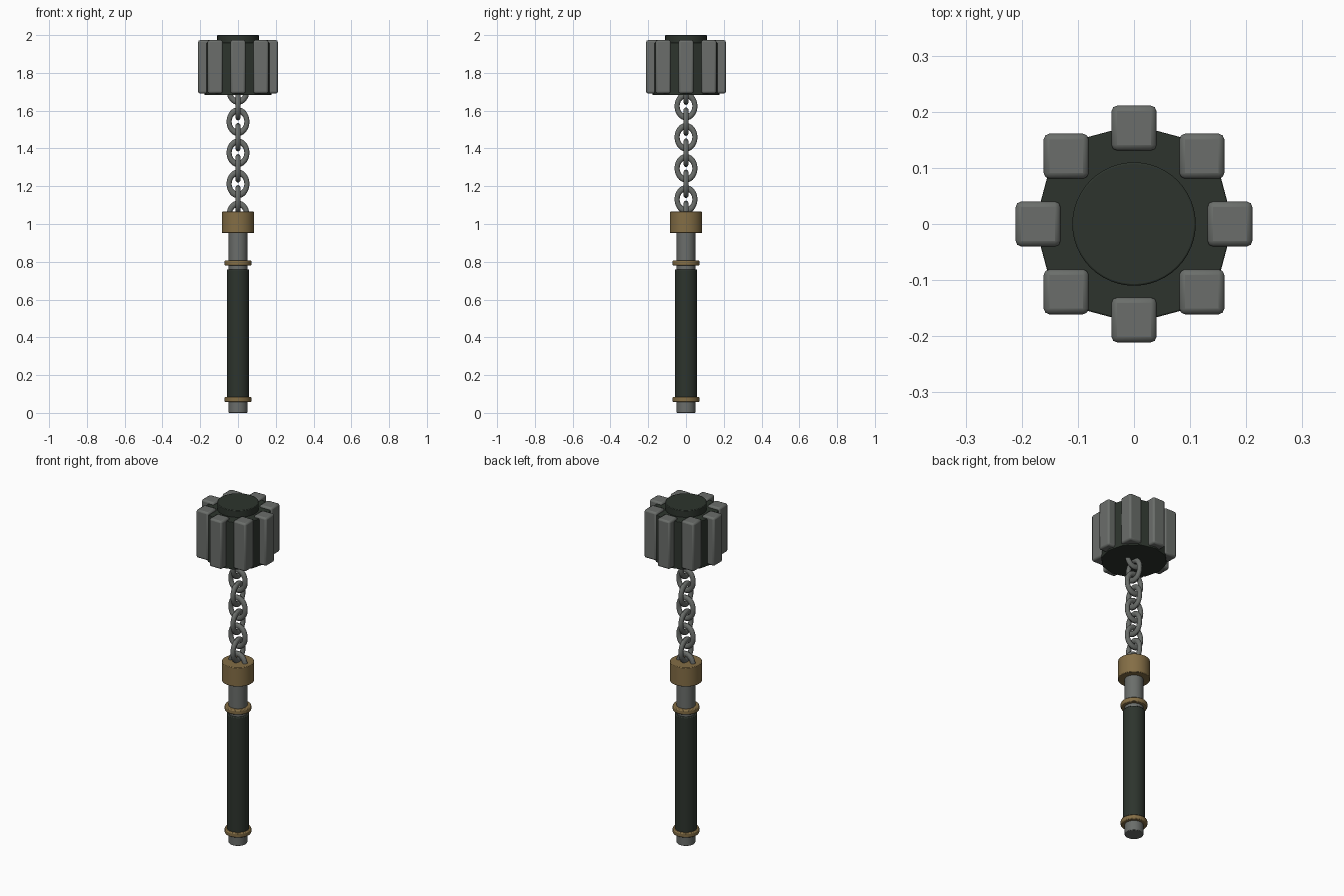
import bpy, math

if "Cube" in bpy.data.objects:
    bpy.data.objects.remove(bpy.data.objects["Cube"])


def material(name, rgb):
    m = bpy.data.materials.new(name)
    m.diffuse_color = (*rgb, 1)
    m.use_nodes = True
    m.node_tree.nodes["Principled BSDF"].inputs["Base Color"].default_value = m.diffuse_color
    return m


STEEL = material("grey steel", (0.145, 0.155, 0.145))
DARK = material("dark green", (0.026, 0.034, 0.026))
BRASS = material("dull brass", (0.23, 0.155, 0.06))


def finish(name, mat, bevel=0.0, smooth=True):
    ob = bpy.context.object
    ob.name = name
    ob.data.materials.append(mat)
    if bevel:
        mod = ob.modifiers.new("bevel", 'BEVEL')
        mod.width = bevel
        mod.segments = 2
        mod.limit_method = 'ANGLE'
        mod.angle_limit = math.radians(50)
    if smooth:
        bpy.ops.object.shade_smooth_by_angle(angle=math.radians(25))
    return ob


def cylinder(name, r, z0, z1, mat, sides=32, bevel=0.003, smooth=True):
    bpy.ops.mesh.primitive_cylinder_add(vertices=sides, radius=r, depth=z1 - z0,
                                        location=(0, 0, (z0 + z1) / 2))
    return finish(name, mat, bevel, smooth)


# Handle
cylinder("handle_shaft", 0.05, 0, 0.98, STEEL)
cylinder("handle_grip", 0.059, 0.07, 0.76, DARK, bevel=0.005)
cylinder("lower_ring", 0.071, 0.058, 0.085, BRASS, bevel=0.005)
cylinder("upper_ring", 0.071, 0.78, 0.807, BRASS, bevel=0.005)
cylinder("handle_cap", 0.086, 0.953, 1.065, BRASS)

# Chain of nine links, each turned a quarter from the last
for i in range(9):
    turn = 0 if i % 2 == 0 else math.pi / 2
    bpy.ops.mesh.primitive_torus_add(major_radius=0.047, minor_radius=0.0135,
                                     major_segments=32, minor_segments=12,
                                     location=(0, 0, 1.048 + 0.0823 * i),
                                     rotation=(math.pi / 2, 0, turn))
    link = finish(f"chain_link_{i + 1}", STEEL)
    link.scale = (1, 1.25, 1)

# Head: twelve-sided core with a round top plate
cylinder("head_core", 0.177, 1.682, 1.96, DARK, sides=12, smooth=False)
cylinder("head_top_plate", 0.11, 1.94, 2.0, DARK, sides=48)

# Eight upright blocks around the head, all square to the axes
for i in range(8):
    a = i * math.pi / 4
    bpy.ops.mesh.primitive_cube_add(size=1, location=(0.171 * math.cos(a),
                                                      0.171 * math.sin(a), 1.832))
    block = bpy.context.object
    block.scale = (0.08, 0.08, 0.282)
    bpy.ops.object.transform_apply(location=False, rotation=False, scale=True)
    finish(f"head_block_{i + 1}", STEEL, bevel=0.01)
